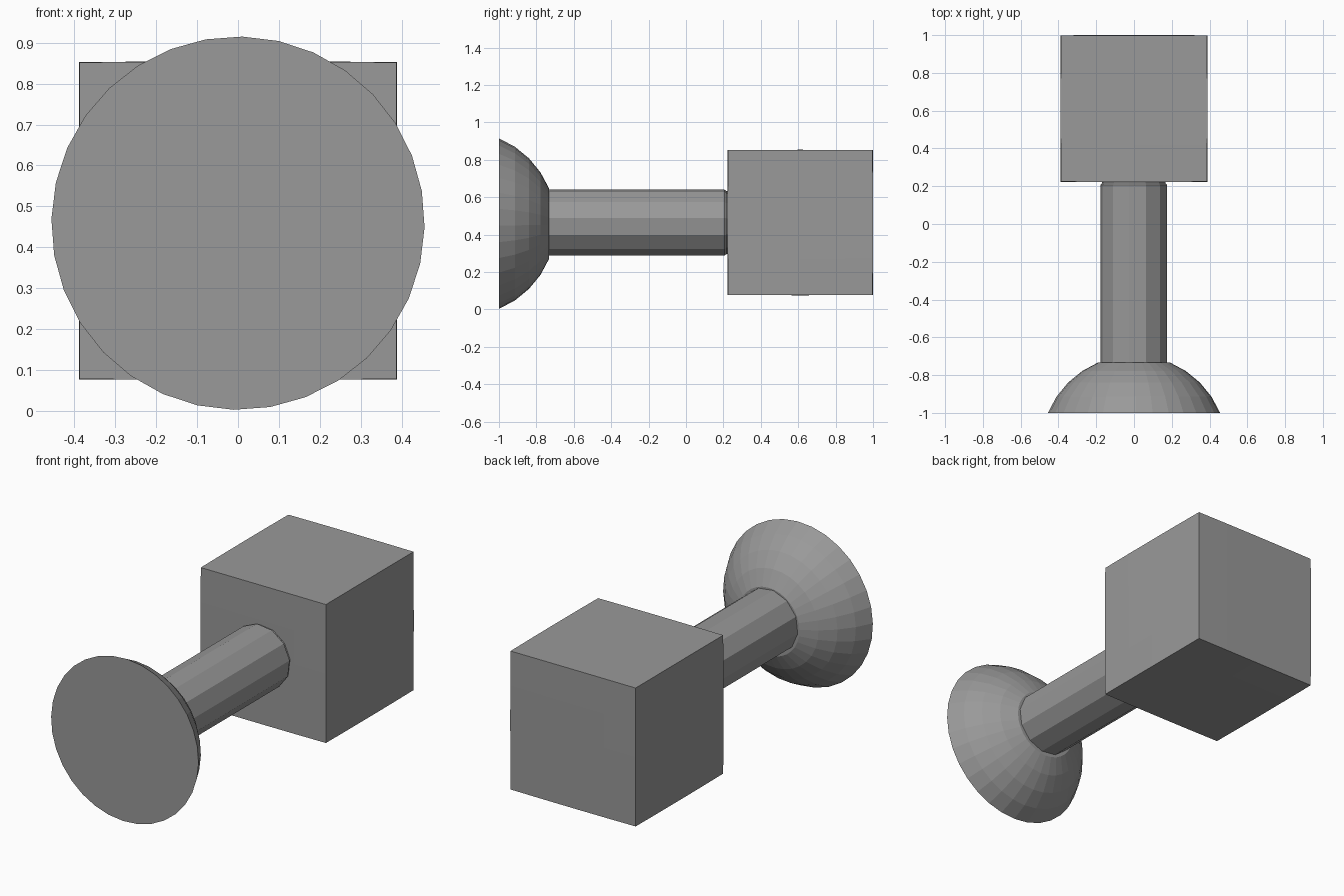
import bpy, bmesh, math

if "Cube" in bpy.data.objects:
    bpy.data.objects.remove(bpy.data.objects["Cube"])

CZ = 0.459  # height of the long axis

grey = bpy.data.materials.new("dark_grey")
grey.diffuse_color = (0.32, 0.32, 0.32, 1)
grey.use_nodes = True
grey.node_tree.nodes["Principled BSDF"].inputs["Base Color"].default_value = grey.diffuse_color


def finish(name, bm):
    bmesh.ops.recalc_face_normals(bm, faces=bm.faces)
    me = bpy.data.meshes.new(name)
    bm.to_mesh(me)
    bm.free()
    me.materials.append(grey)
    ob = bpy.data.objects.new(name, me)
    bpy.context.collection.objects.link(ob)
    return ob


def lathe(name, profile, sides, turn=0.0, cx=0.0, cz=CZ):
    """Closed solid turned around the y axis; profile holds (y, radius)."""
    bm = bmesh.new()
    rings = []
    for y, r in profile:
        ring = []
        for i in range(sides):
            a = turn + 2 * math.pi * i / sides
            ring.append(bm.verts.new((cx + r * math.sin(a), y, cz + r * math.cos(a))))
        rings.append(ring)
    for a, b in zip(rings, rings[1:]):
        for i in range(sides):
            j = (i + 1) % sides
            bm.faces.new((a[i], a[j], b[j], b[i]))
    bm.faces.new(rings[0])
    bm.faces.new(rings[-1])
    return finish(name, bm)


# Domed foot: slice of a sphere with a flat front disc
R, y0 = 0.494, -1.189
dome = [(y0 + R * math.cos(t), R * math.sin(t))
        for t in (math.radians(67.5 - 11.25 * k) for k in range(5))]
dome[0] = (-1.0, 0.456)
lathe("domed_end", dome, 32, math.radians(1.3))

# Faceted handle with slightly eased rear rim
lathe("handle", [(-0.74, 0.178), (0.207, 0.178), (0.216, 0.17), (0.24, 0.17)],
      12, math.radians(-8), -0.002, 0.464)

# Block with very slightly crowned faces
bm = bmesh.new()
bmesh.ops.create_cube(bm, size=2)
bmesh.ops.subdivide_edges(bm, edges=bm.edges[:], cuts=3, use_grid_fill=True)
for v in bm.verts:
    x, y, z = v.co
    bulge = lambda a, b: 0.387 + 0.002 * (2 - a * a - b * b) / 2
    v.co = (x * bulge(y, z), 0.611 + y * bulge(x, z), 0.465 + z * bulge(x, y))
finish("block", bm)
